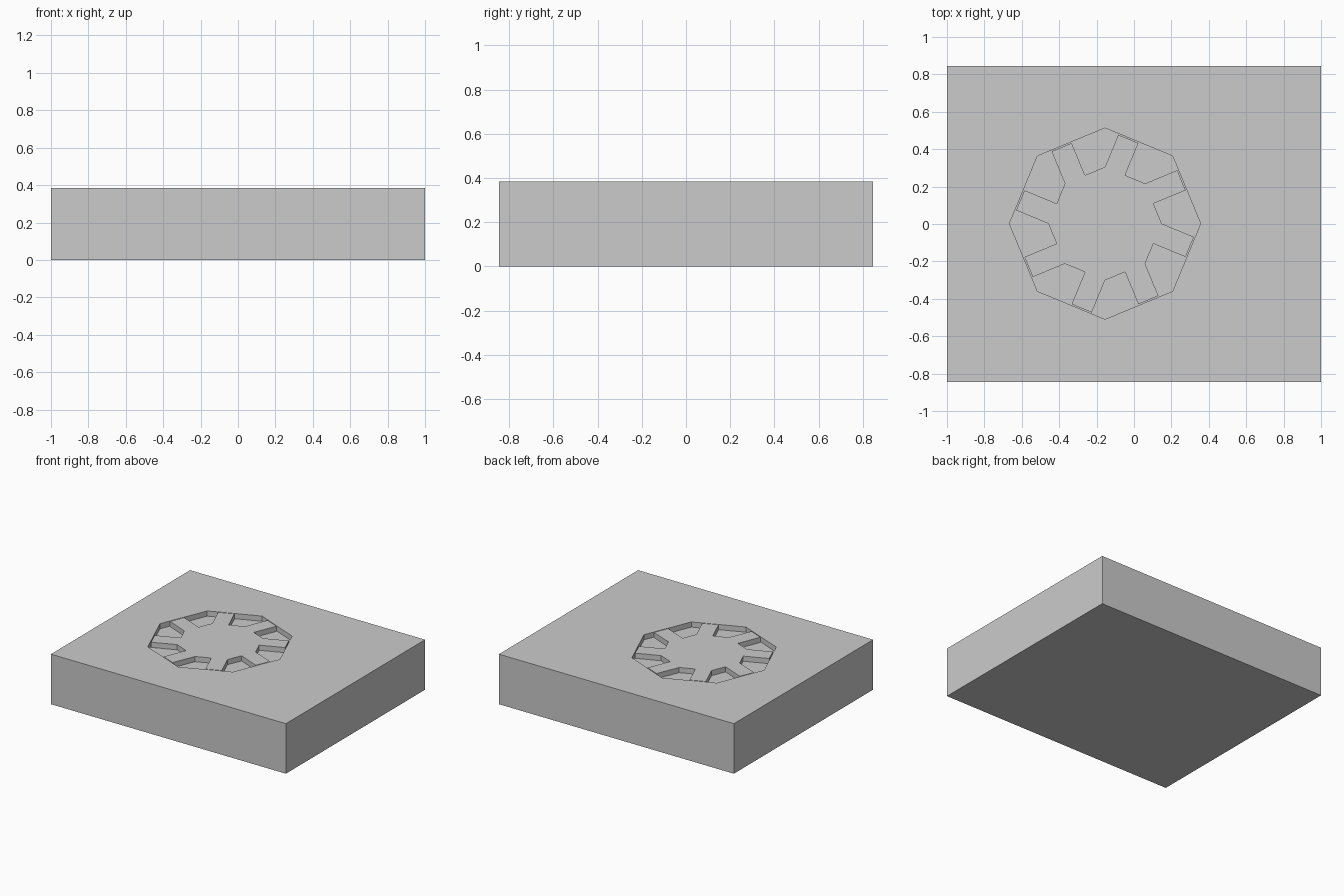
import bpy, bmesh
from math import sin, cos, tan, pi, radians
from mathutils import Vector

if "Cube" in bpy.data.objects:
    bpy.data.objects.remove(bpy.data.objects["Cube"])

H = 0.385                 # block height
DEPTH = 0.04              # recess depth
CX, CY = -0.155, 0.002    # recess centre
R_OUT = 0.511             # octagon corner radius
A_IN = 0.28               # hub apothem
A_TIP = 0.466             # tooth tip apothem


def prism(name, pts, z0, z1):
    """Extrude a closed outline from z0 to z1."""
    bm = bmesh.new()
    face = bm.faces.new([bm.verts.new((x, y, z0)) for x, y in pts])
    ext = bmesh.ops.extrude_face_region(bm, geom=[face])
    verts = [v for v in ext["geom"] if isinstance(v, bmesh.types.BMVert)]
    bmesh.ops.translate(bm, verts=verts, vec=(0, 0, z1 - z0))
    bmesh.ops.recalc_face_normals(bm, faces=bm.faces)
    me = bpy.data.meshes.new(name)
    bm.to_mesh(me)
    bm.free()
    ob = bpy.data.objects.new(name, me)
    bpy.context.collection.objects.link(ob)
    return ob


# block with an octagonal recess
block = prism("block", [(-1, -0.846), (1, -0.846), (1, 0.846), (-1, 0.846)], 0, H)
octagon = [(CX + R_OUT * cos(i * pi / 4), CY + R_OUT * sin(i * pi / 4)) for i in range(8)]
cutter = prism("recess_cutter", octagon, H - DEPTH, H + 0.1)
cutter.hide_render = True
mod = block.modifiers.new("recess", 'BOOLEAN')
mod.operation = 'DIFFERENCE'
mod.solver = 'EXACT'
mod.object = cutter
bpy.context.view_layer.objects.active = block
bpy.ops.object.modifier_apply(modifier=mod.name)
bpy.data.objects.remove(cutter)

# eight-toothed hub, flush with the block top
half = A_IN * tan(pi / 8)
outline = []
for i in range(8):
    a = radians(22.5 + 45 * i)
    u, v = Vector((cos(a), sin(a))), Vector((-sin(a), cos(a)))
    for along, side in ((A_IN, 0), (A_TIP, 0), (A_TIP, half), (A_IN, half)):
        p = u * along + v * side
        outline.append((CX + p.x, CY + p.y))
prism("toothed_hub", outline, H - DEPTH, H)
